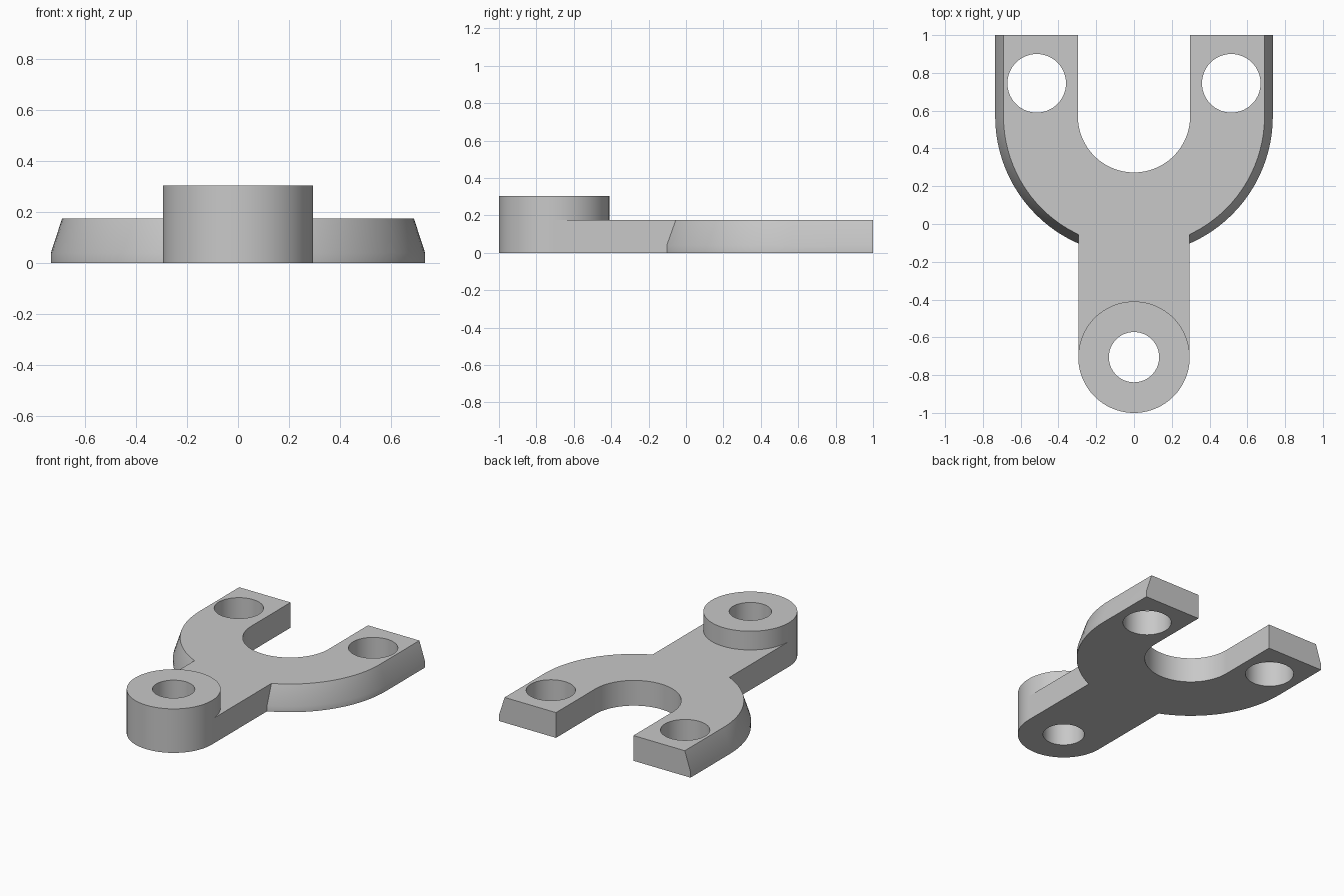
import bpy, bmesh, math

if "Cube" in bpy.data.objects:
    bpy.data.objects.remove(bpy.data.objects["Cube"])

PLATE_H, BOSS_H = 0.175, 0.305
BOSS_Y, BOSS_R, BORE_R = -0.705, 0.295, 0.133
ARC_Y, SLOT_R = 0.57, 0.297
SEG = 96

grey = bpy.data.materials.new("plain grey")
grey.diffuse_color = (0.58, 0.58, 0.58, 1)
grey.use_nodes = True
grey.node_tree.nodes["Principled BSDF"].inputs["Base Color"].default_value = grey.diffuse_color


def loft(name, rings):
    """Closed solid through stacked rings of equal point count."""
    bm = bmesh.new()
    loops = [[bm.verts.new(p) for p in ring] for ring in rings]
    n = len(loops[0])
    for low, high in zip(loops, loops[1:]):
        for i in range(n):
            j = (i + 1) % n
            bm.faces.new((low[i], low[j], high[j], high[i]))
    bm.faces.new(loops[0][::-1])
    bm.faces.new(loops[-1])
    bmesh.ops.recalc_face_normals(bm, faces=bm.faces)
    mesh = bpy.data.meshes.new(name)
    bm.to_mesh(mesh)
    bm.free()
    mesh.materials.append(grey)
    ob = bpy.data.objects.new(name, mesh)
    bpy.context.collection.objects.link(ob)
    return ob


def cylinder(name, x, y, r, z0, z1):
    ring = [(x + r * math.cos(2 * math.pi * i / SEG),
             y + r * math.sin(2 * math.pi * i / SEG)) for i in range(SEG)]
    return loft(name, [[(*p, z) for p in ring] for z in (z0, z1)])


def u_ring(r, end, z):
    """Half circle opening towards +y, with straight legs up to end."""
    pts = [(-r, end, z)]
    for i in range(SEG // 2 + 1):
        a = math.pi + math.pi * i / (SEG // 2)
        pts.append((r * math.cos(a), ARC_Y + r * math.sin(a), z))
    return pts + [(r, end, z)]


def combine(target, other, operation):
    mod = target.modifiers.new(operation.lower(), 'BOOLEAN')
    mod.operation, mod.solver, mod.object = operation, 'EXACT', other
    bpy.context.view_layer.objects.active = target
    bpy.ops.object.modifier_apply(modifier=mod.name)
    bpy.data.objects.remove(other)


# Forked yoke with a sloping outer wall
fork = loft("fork_bracket", [u_ring(0.735, 1, 0), u_ring(0.735, 1, 0.04),
                             u_ring(0.691, 1, PLATE_H)])

# Stem and raised round boss
stem = loft("stem", [[(-BOSS_R, BOSS_Y, z), (BOSS_R, BOSS_Y, z),
                      (BOSS_R, 0.1, z), (-BOSS_R, 0.1, z)] for z in (0, PLATE_H)])
combine(stem, cylinder("boss", 0, BOSS_Y, BOSS_R, 0, BOSS_H), 'UNION')
combine(fork, stem, 'UNION')

# Open slot between the arms, arm holes and boss bore
combine(fork, loft("slot_cutter", [u_ring(SLOT_R, 1.2, z) for z in (-0.1, 0.5)]),
        'DIFFERENCE')
for x, y, r in ((-0.515, 0.745, 0.155), (0.515, 0.745, 0.155), (0, BOSS_Y, BORE_R)):
    combine(fork, cylinder("hole_cutter", x, y, r, -0.1, 0.5), 'DIFFERENCE')

# Smooth curved walls, sharp edges kept
bpy.ops.object.select_all(action='DESELECT')
fork.select_set(True)
bpy.context.view_layer.objects.active = fork
bpy.ops.object.shade_smooth_by_angle(angle=math.radians(30))
